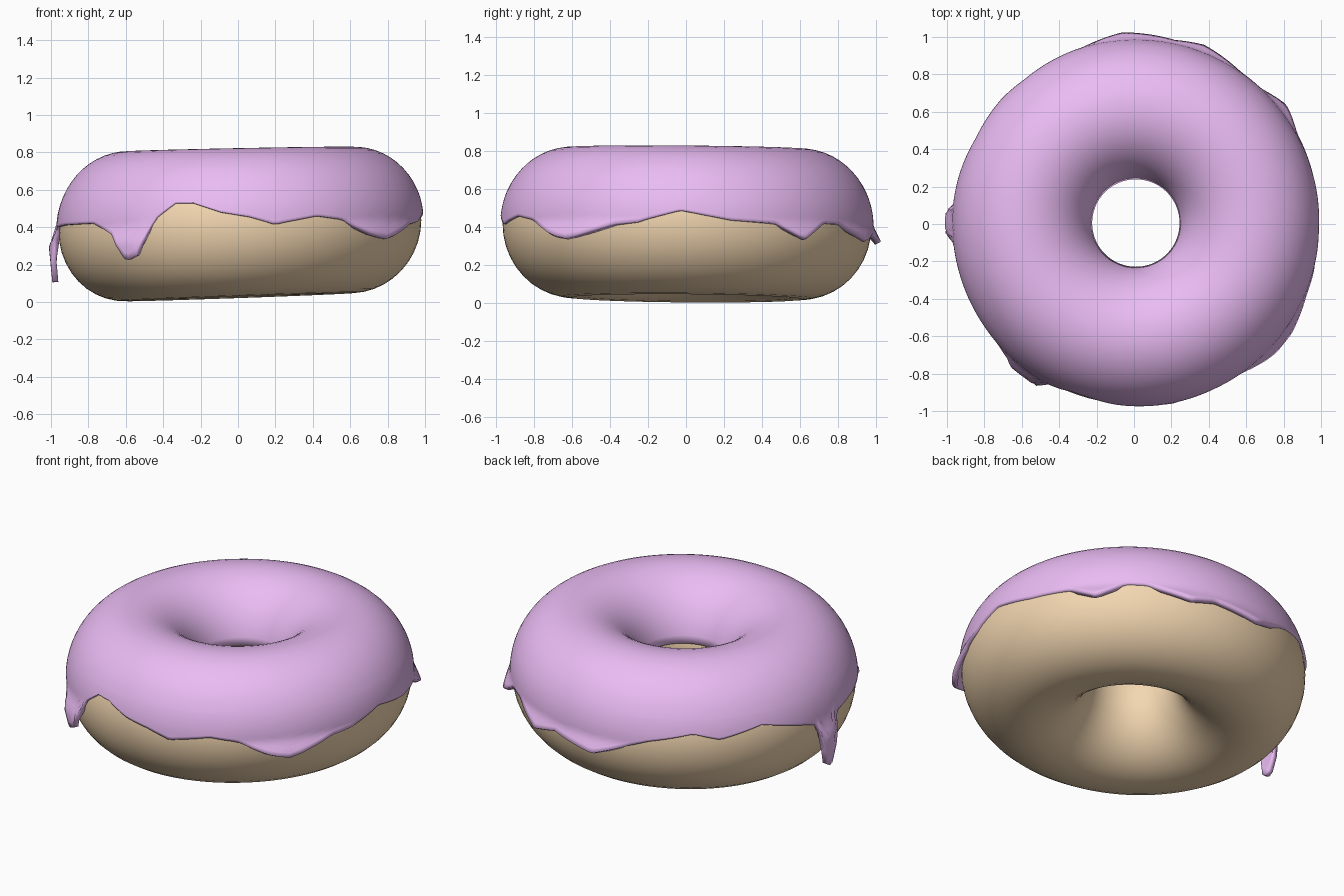
import bpy
from math import sin, cos, asin, radians, sqrt, pi

if "Cube" in bpy.data.objects:
    bpy.data.objects.remove(bpy.data.objects["Cube"])

CX, CY, CZ, RING = 0.01, 0.005, 0.41, 0.605

# Lower edge of the icing: (angle around the ring, height)
EDGE = [(-180, .11), (-178, .12), (-176, .33), (-173, .40), (-164, .41), (-143, .42),
        (-133, .36), (-127, .22), (-123, .25), (-118, .44), (-111, .53), (-105, .53),
        (-96, .48), (-87, .455), (-79, .415), (-65, .46), (-56, .44), (-46, .37),
        (-39, .34), (-23, .42), (-15, .43), (-2, .49), (14, .435), (29, .42),
        (38, .34), (47, .42), (55, .415), (69, .335), (78, .37), (94, .32),
        (113, .43), (128, .48), (137, .44), (152, .49), (170, .41), (175, .38),
        (178, .13), (180, .11)]


def edge_height(deg):
    for (a, za), (b, zb) in zip(EDGE, EDGE[1:]):
        if a <= deg <= b:
            return za + (zb - za) * (deg - a) / (b - a)
    return EDGE[0][1]


def place(ang, r, z):
    """Ring coordinates to space, with the slight lean of the model."""
    x, y = r * cos(ang), r * sin(ang)
    k = min(r / RING, 1.6) * RING
    lean = (0.028 - 0.02 * (z - CZ)) * cos(ang) * k - 0.008 * sin(ang) * k
    return (CX + x, CY + y, z + lean)


def ring_mesh(name, columns, closed, color):
    """Skin a loop of columns, each a list of points running from outside over the top."""
    n, m = len(columns), len(columns[0])
    verts = [p for col in columns for p in col]
    faces = []
    for i in range(n):
        k = (i + 1) % n
        for j in range(m if closed else m - 1):
            j2 = (j + 1) % m
            faces.append((i * m + j, k * m + j, k * m + j2, i * m + j2))
    mesh = bpy.data.meshes.new(name)
    mesh.from_pydata(verts, [], faces)
    ob = bpy.data.objects.new(name, mesh)
    bpy.context.collection.objects.link(ob)
    mesh.shade_smooth()
    mat = bpy.data.materials.new(name + "_color")
    mat.diffuse_color = color
    mat.use_nodes = True
    mat.node_tree.nodes["Principled BSDF"].inputs["Base Color"].default_value = mat.diffuse_color
    mesh.materials.append(mat)
    return ob


# Dough ring
A, B = 0.365, 0.384
dough = []
for i in range(96):
    t = 2 * pi * i / 96
    dough.append([place(t, RING + A * cos(p), CZ + B * sin(p))
                  for p in (2 * pi * j / 40 for j in range(40))])
ring_mesh("dough", dough, True, (0.90, 0.68, 0.44, 1))

# Icing shell: hanging skirt outside, rounded cap on top, short lip in the hole
A, B = 0.377, 0.408
P0 = radians(25)
P1 = pi - asin(0.07 / B)


def skirt_radius(z):
    d = CZ - z
    if d < 0:
        return RING + A * sqrt(1 - (d / B) ** 2)
    return RING + A + min(0.5 * d, max(0.02, 0.048 - 0.1 * d))


icing = []
for i in range(240):
    deg = -180 + 1.5 * i
    t = radians(deg)
    low = edge_height(deg) - place(t, 0.98, CZ)[2] + CZ
    top = CZ + B * sin(P0)
    col = []
    for j in range(10):
        z = low + (top - low) * j / 10
        col.append(place(t, skirt_radius(z), z))
    for j in range(23):
        p = P0 + (P1 - P0) * j / 22
        col.append(place(t, RING + A * cos(p), CZ + B * sin(p)))
    icing.append(col)
shell = ring_mesh("icing", icing, False, (0.82, 0.50, 0.90, 1))
solid = shell.modifiers.new("thickness", 'SOLIDIFY')
solid.thickness = 0.032
solid.offset = -1
